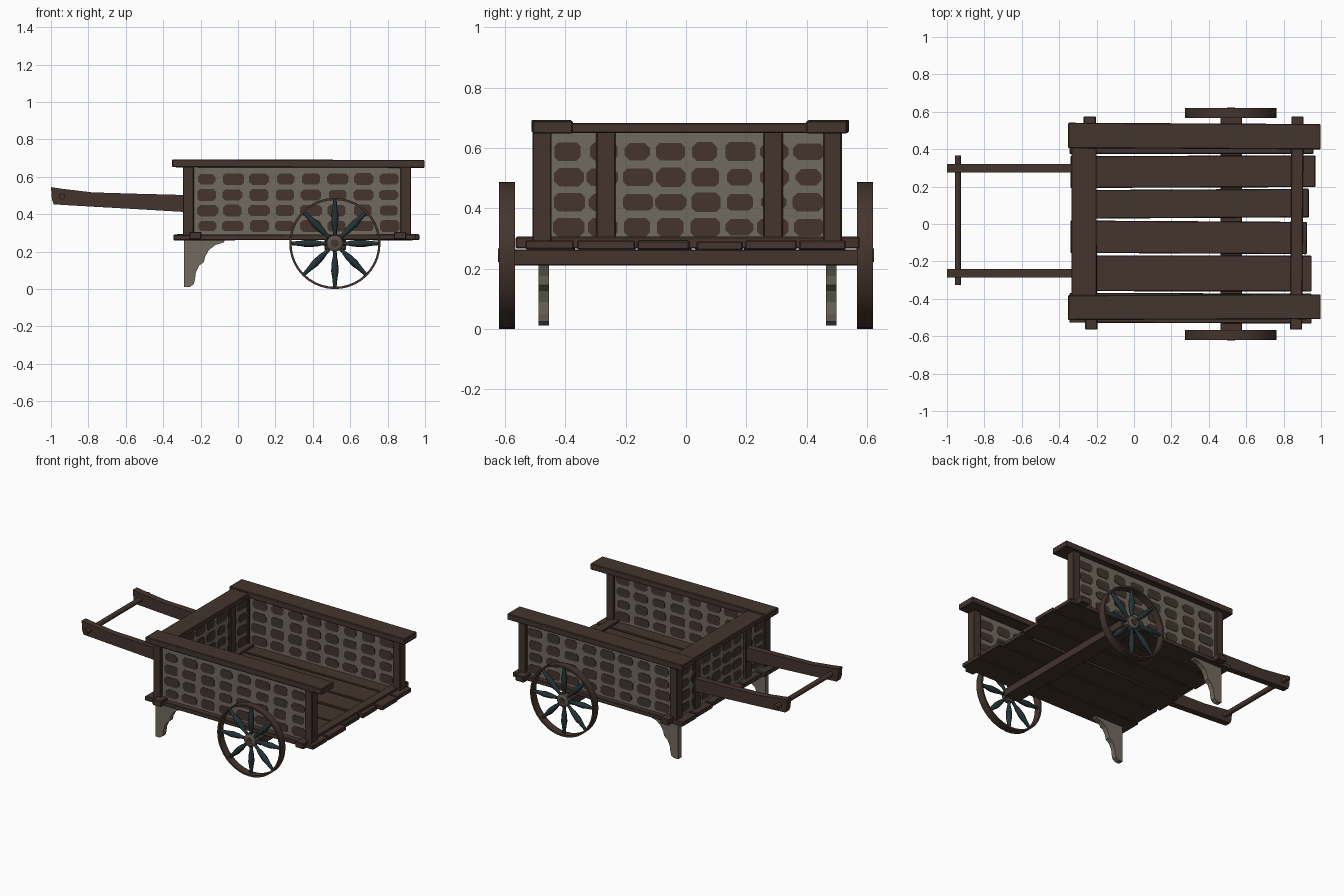
import bpy, bmesh, math, random
from mathutils import Matrix, Vector

if "Cube" in bpy.data.objects:
    bpy.data.objects.remove(bpy.data.objects["Cube"])

random.seed(4)

def material(name, rgb):
    m = bpy.data.materials.new(name)
    m.diffuse_color = (*rgb, 1)
    m.use_nodes = True
    m.node_tree.nodes["Principled BSDF"].inputs["Base Color"].default_value = m.diffuse_color
    return m

WOOD = material("dark brown wood", (0.058, 0.035, 0.027))
GREY = material("weathered grey", (0.165, 0.148, 0.117))
TEAL = material("dark teal", (0.017, 0.033, 0.037))
HUB = material("hub brown grey", (0.11, 0.088, 0.07))

def finish(bm, name, mat, smooth=False):
    bmesh.ops.recalc_face_normals(bm, faces=bm.faces)
    me = bpy.data.meshes.new(name)
    bm.to_mesh(me)
    bm.free()
    me.materials.append(mat)
    for p in me.polygons:
        # keep flat caps flat, smooth only the round walls
        p.use_smooth = smooth and len(p.vertices) == 4
    ob = bpy.data.objects.new(name, me)
    bpy.context.collection.objects.link(ob)
    return ob

def box(name, xs, ys, zs, mat=WOOD, turn=0.0, tilt=0.0, bevel=0.004):
    """Board between the given limits, turned about z and tilted about y (degrees)."""
    bm = bmesh.new()
    bmesh.ops.create_cube(bm, size=1)
    lims = (xs, ys, zs)
    bmesh.ops.scale(bm, vec=[b - a for a, b in lims], verts=bm.verts)
    if bevel:
        bmesh.ops.bevel(bm, geom=bm.edges[:], offset=bevel, segments=1, affect='EDGES')
    ob = finish(bm, name, mat)
    ob.location = [(a + b) / 2 for a, b in lims]
    ob.rotation_euler = (0, math.radians(tilt), math.radians(turn))
    return ob

def add_prism(bm, pts, direction):
    """Extrude a closed outline along a direction."""
    f = bm.faces.new([bm.verts.new(p) for p in pts])
    r = bmesh.ops.extrude_face_region(bm, geom=[f])
    bmesh.ops.translate(bm, vec=direction,
                        verts=[v for v in r["geom"] if isinstance(v, bmesh.types.BMVert)])

def profile(name, pts, y0, y1, mat):
    bm = bmesh.new()
    add_prism(bm, [(x, y0, z) for x, z in pts], (0, y1 - y0, 0))
    return finish(bm, name, mat)

def lathe_y(name, rz, centre, mat, n=32, closed=False):
    """Spin (radius, y) points around the y axis."""
    bm = bmesh.new()
    vs = [bm.verts.new((r, y, 0)) for r, y in rz]
    es = [bm.edges.new((a, b)) for a, b in zip(vs, vs[1:])]
    if closed:
        es.append(bm.edges.new((vs[-1], vs[0])))
    bmesh.ops.spin(bm, geom=vs + es, axis=(0, 1, 0), cent=(0, 0, 0),
                   angle=2 * math.pi, steps=n, use_duplicate=False)
    bmesh.ops.remove_doubles(bm, verts=bm.verts, dist=1e-4)
    ob = finish(bm, name, mat)
    ob.location = centre
    return ob

# floor planks, each with its own length
planks = [(-0.53, -0.37, -0.345, 0.95), (-0.36, -0.168, -0.33, 0.95),
          (-0.158, 0.015, -0.34, 0.925), (0.032, 0.185, -0.33, 0.935),
          (0.195, 0.365, -0.34, 0.97), (0.375, 0.53, -0.345, 0.96)]
for i, (y0, y1, x0, x1) in enumerate(planks):
    box(f"floor_plank_{i}", (x0, x1), (y0, y1), (0.262, 0.292),
        turn=random.uniform(-0.4, 0.4), tilt=random.uniform(-0.2, 0.2))

# cross beams above the planks and the axle below
box("cross_beam_front", (-0.265, -0.2), (-0.565, 0.575), (0.266, 0.306), turn=0.4)
box("cross_beam_rear", (0.838, 0.903), (-0.565, 0.575), (0.266, 0.306), turn=-0.4)
box("axle_beam", (0.462, 0.578), (-0.572, 0.572), (0.21, 0.264))

# patched panels: grey sheet with slightly raised brown patches on both sides
ROWS = (0.588, 0.503, 0.42, 0.337)

def patched_panel(name, along, lo, hi, mid, first, pitch, width):
    half = 0.014
    if along == 'x':
        box(name, (lo, hi), (mid - half, mid + half), (0.28, 0.66), GREY, bevel=0)
    else:
        box(name, (mid - half, mid + half), (lo, hi), (0.28, 0.66), GREY, bevel=0)
    bm = bmesh.new()
    t = half + 0.003
    for z in ROWS:
        for c in range(8):
            u = first + c * pitch + random.uniform(-0.004, 0.004)
            w = width * random.uniform(0.88, 1.12) / 2
            h = random.uniform(0.027, 0.032)
            k = random.uniform(0.012, 0.018)
            out = [(-w + k, -h), (w - k, -h), (w, -h + k), (w, h - k),
                   (w - k, h), (-w + k, h), (-w, h - k), (-w, -h + k)]
            if along == 'x':
                add_prism(bm, [(u + a, mid - t, z + b) for a, b in out], (0, 2 * t, 0))
            else:
                add_prism(bm, [(mid - t, u + a, z + b) for a, b in out], (2 * t, 0, 0))
    finish(bm, name + "_patches", WOOD)

patched_panel("right_side_panel", 'x', -0.24, 0.88, -0.478, -0.165, 0.139, 0.104)
patched_panel("left_side_panel", 'x', -0.24, 0.88, 0.483, -0.165, 0.139, 0.104)
patched_panel("front_panel", 'y', -0.45, 0.46, -0.265, -0.39, 0.1137, 0.094)

# corner posts and the two middle posts of the front panel
for side, y0, y1 in (("right", -0.51, -0.446), ("left", 0.455, 0.517)):
    box(f"{side}_front_post", (-0.295, -0.236), (y0, y1), (0.285, 0.655))
    box(f"{side}_rear_post", (0.868, 0.925), (y0, y1), (0.285, 0.655))
for side, y0, y1 in (("right", -0.298, -0.234), ("left", 0.257, 0.321)):
    box(f"{side}_middle_post", (-0.295, -0.236), (y0, y1), (0.285, 0.655))

# top rails
box("right_top_rail", (-0.352, 0.998), (-0.511, -0.378), (0.65, 0.692), turn=0.2, tilt=0.15)
box("left_top_rail", (-0.352, 0.998), (0.402, 0.538), (0.65, 0.692), turn=-0.3, tilt=0.15)
box("front_top_rail", (-0.335, -0.2), (-0.39, 0.41), (0.65, 0.683))

# pull handles, grip bar and its pegs
handle = [(-1, 0.545), (-0.93, 0.535), (-0.78, 0.517), (-0.55, 0.51), (-0.28, 0.503),
          (-0.28, 0.412), (-0.5, 0.425), (-0.8, 0.442), (-0.985, 0.453), (-0.995, 0.48)]
for side, y0, y1 in (("right", -0.285, -0.241), ("left", 0.276, 0.32)):
    profile(f"{side}_handle", handle, y0, y1, WOOD)
bm = bmesh.new()
bmesh.ops.create_cone(bm, segments=10, radius1=0.017, radius2=0.017, depth=0.69, cap_ends=True,
                      matrix=Matrix.Translation((-0.942, 0.02, 0.495)) @ Matrix.Rotation(math.pi / 2, 4, 'X'))
finish(bm, "grip_bar", WOOD, smooth=True)

# carved bracket legs
leg = [(-0.29, 0.265), (-0.07, 0.265), (-0.075, 0.25), (-0.12, 0.236), (-0.155, 0.21),
       (-0.175, 0.175), (-0.182, 0.145), (-0.208, 0.125), (-0.225, 0.09), (-0.23, 0.05),
       (-0.237, 0.025), (-0.257, 0.012), (-0.29, 0.012)]
for side, y0, y1 in (("right", -0.49, -0.455), ("left", 0.465, 0.5)):
    profile(f"{side}_leg", leg, y0, y1, GREY)

# wheels: thin rim, eight turned spokes, hub with a dark core
SPOKE = [(0.03, 0.009), (0.07, 0.011), (0.1, 0.017), (0.15, 0.02), (0.185, 0.014), (0.235, 0.009)]
for side, s in (("right", -1), ("left", 1)):
    c = Vector((0.518, s * 0.594, 0.244))
    rim = lathe_y(f"{side}_wheel_rim",
                  [(0.244, -0.026), (0.244, 0.026), (0.232, 0.026), (0.232, -0.026)],
                  c, WOOD, 40, closed=True)
    for p in rim.data.polygons:
        p.use_smooth = abs(p.normal.y) < 0.5
    rim.data.set_sharp_from_angle(angle=math.radians(35))
    lathe_y(f"{side}_wheel_hub", [(0, -0.026), (0.03, -0.026), (0.044, -0.018), (0.044, 0.018),
                                  (0.03, 0.026), (0, 0.026)], c, HUB, 16)
    lathe_y(f"{side}_hub_core", [(0, -0.029), (0.022, -0.029), (0.022, 0.029), (0, 0.029)], c, WOOD, 12)
    bm = bmesh.new()
    for i in range(8):
        rot = Matrix.Rotation(i * math.pi / 4, 4, 'Y')
        rings = [[bm.verts.new(rot @ Vector((r * math.cos(a), r * math.sin(a), d)))
                  for a in (k * math.pi / 4 for k in range(8))] for d, r in SPOKE]
        for lo, hi in zip(rings, rings[1:]):
            for k in range(8):
                bm.faces.new((lo[k], lo[(k + 1) % 8], hi[(k + 1) % 8], hi[k]))
    spokes = finish(bm, f"{side}_wheel_spokes", TEAL, smooth=True)
    spokes.location = c
